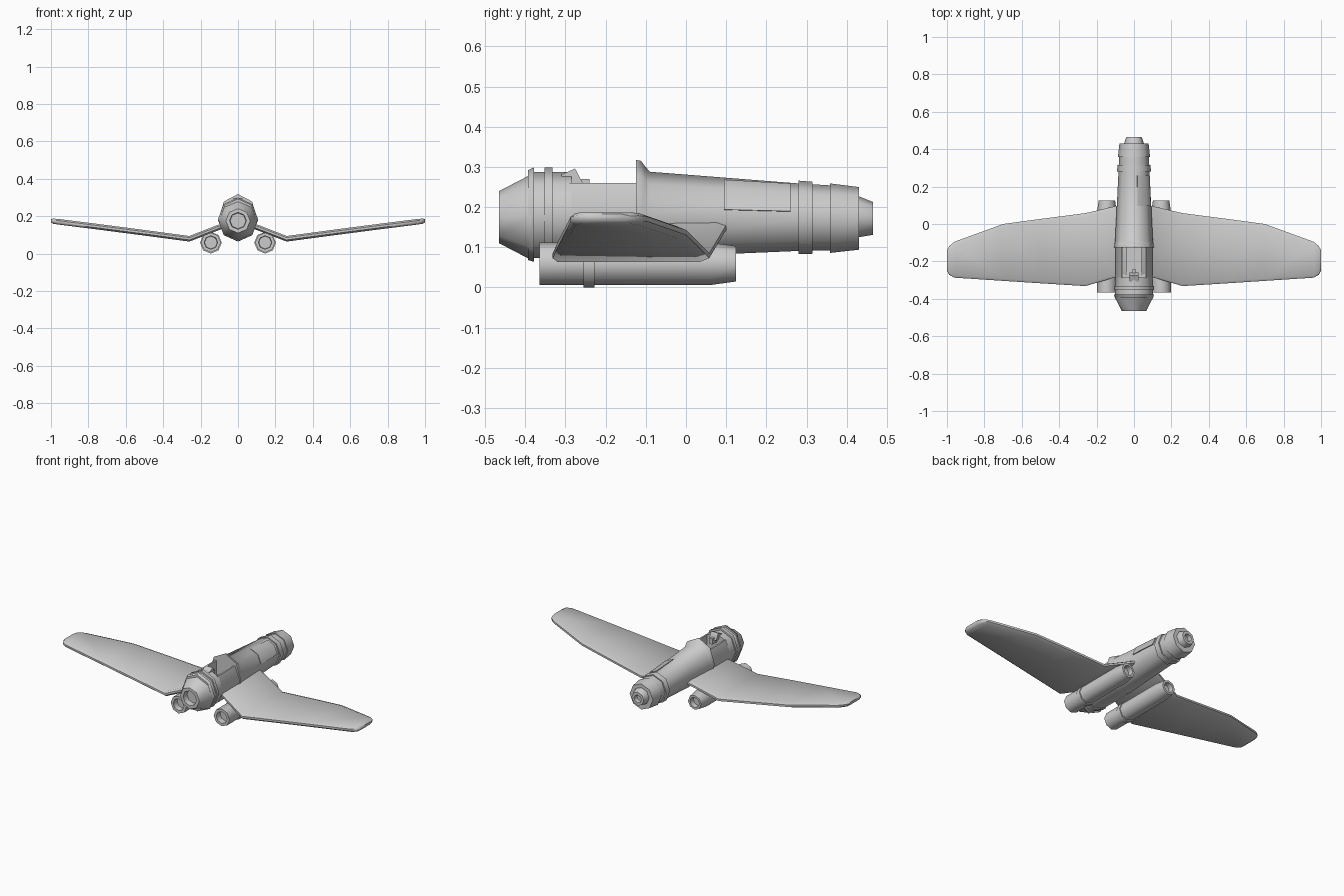
import bpy, bmesh
from math import sin, cos, pi, radians

SIDES = 8


def loft(name, rings, mirror=False, angle=50):
    """Skin a list of equal-length point rings, cap both ends."""
    bm = bmesh.new()
    loops = [[bm.verts.new(p) for p in ring] for ring in rings]
    n = len(loops[0])
    for a, b in zip(loops, loops[1:]):
        for i in range(n):
            j = (i + 1) % n
            bm.faces.new((a[i], a[j], b[j], b[i]))
    bm.faces.new(loops[0])
    bm.faces.new(loops[-1])
    bmesh.ops.recalc_face_normals(bm, faces=bm.faces)
    mesh = bpy.data.meshes.new(name)
    bm.to_mesh(mesh)
    bm.free()
    ob = bpy.data.objects.new(name, mesh)
    bpy.context.collection.objects.link(ob)
    if mirror:
        ob.modifiers.new("Mirror", 'MIRROR')
        mesh.update()
    bpy.ops.object.select_all(action='DESELECT')
    ob.select_set(True)
    bpy.context.view_layer.objects.active = ob
    bpy.ops.object.shade_smooth_by_angle(angle=radians(angle))
    return ob


def section(y, w, top, bot, x=0):
    """Octagon with its corners up, down and sideways."""
    zc = min((top + bot) / 2, 0.183)
    pts = []
    for i in range(SIDES):
        a = 2 * pi * i / SIDES
        s = sin(a)
        pts.append((x + w * cos(a), y, zc + s * ((top - zc) if s > 0 else (zc - bot))))
    return pts


def body(name, stations, x=0, mirror=False):
    return loft(name, [section(*s, x=x) for s in stations], mirror)


# Nose cone with recessed opening, and front collars
body("nose", [(-0.43, 0.042, 0.217, 0.133), (-0.465, 0.045, 0.22, 0.13),
              (-0.465, 0.065, 0.24, 0.11), (-0.392, 0.103, 0.278, 0.072),
              (-0.38, 0.103, 0.285, 0.073)])
body("nose_collar", [(-0.393, 0.100, 0.292, 0.068), (-0.378, 0.108, 0.299, 0.064)])
body("front_fuselage", [(-0.38, 0.102, 0.287, 0.073), (-0.285, 0.100, 0.287, 0.074)])
body("front_ring", [(-0.352, 0.106, 0.299, 0.067), (-0.332, 0.106, 0.299, 0.067)])

# Open cockpit tub
tub = [(0.068, 0.26), (0.10, 0.18), (0.073, 0.106), (0, 0.074), (-0.073, 0.106),
       (-0.10, 0.18), (-0.068, 0.26), (-0.058, 0.26), (-0.058, 0.17),
       (0.058, 0.17), (0.058, 0.26)]
loft("cockpit", [[(x, y, z) for x, z in tub] for y in (-0.29, -0.12)])

# Small windscreen block with side pegs
wedge = [(-0.31, 0.26), (-0.31, 0.281), (-0.276, 0.296), (-0.258, 0.262), (-0.258, 0.255)]
loft("windscreen", [[(x, y, z) for y, z in wedge] for x in (-0.024, 0.024)])
loft("gun_sight", [[(x, y, z) for x, z in
                    ((-0.009, 0.235), (0.009, 0.235), (0.009, 0.27), (-0.009, 0.27))]
                   for y in (-0.29, -0.24)])

# Rear fuselage with raised headrest lip
body("rear_fuselage", [(-0.125, 0.106, 0.318, 0.074), (-0.112, 0.105, 0.315, 0.074),
                       (-0.102, 0.103, 0.302, 0.074), (-0.09, 0.101, 0.288, 0.075),
                       (0.28, 0.083, 0.259, 0.091), (0.36, 0.080, 0.254, 0.092)])
body("tail_ring_front", [(0.28, 0.090, 0.266, 0.083), (0.315, 0.089, 0.263, 0.084)])
body("tail_ring_rear", [(0.358, 0.086, 0.259, 0.086), (0.43, 0.078, 0.250, 0.094)])
body("tail_cone", [(0.42, 0.053, 0.228, 0.122), (0.43, 0.053, 0.227, 0.125),
                   (0.465, 0.041, 0.213, 0.131), (0.465, 0.024, 0.195, 0.148),
                   (0.44, 0.022, 0.193, 0.150)])


# Hatch panel following the right side of the fuselage
def hatch_ring(y, r, zc):
    outer = [(10, 0.946), (45, 1.0), (78, 0.95)]
    pts = [(a, r * k + 0.005) for a, k in outer] + [(a, r * k - 0.01) for a, k in outer[::-1]]
    return [(q * cos(radians(a)), y, zc + q * sin(radians(a))) for a, q in pts]


loft("hatch", [hatch_ring(0.095, 0.092, 0.178), hatch_ring(0.26, 0.085, 0.175)])

# Gull wings: x, front y, rear y, centre z, half thickness
stations = [(0.04, -0.27, 0.11, 0.164, 0.015), (0.10, -0.285, 0.095, 0.141, 0.015),
            (0.26, -0.332, 0.058, 0.079, 0.015), (0.50, -0.317, 0.027, 0.111, 0.015),
            (0.70, -0.304, 0.0, 0.137, 0.015), (0.96, -0.287, -0.095, 0.170, 0.015),
            (0.988, -0.272, -0.118, 0.173, 0.014), (1.0, -0.25, -0.14, 0.175, 0.008)]


def wing_ring(x, f, b, z, t):
    edge = [(f, -0.4), (f, 0.4), (f + 0.012, 1), (b - 0.022, 1),
            (b, 0.4), (b, -0.4), (b - 0.022, -1), (f + 0.012, -1)]
    return [(x, y, z + t * k) for y, k in edge]


loft("wings", [wing_ring(*s) for s in stations], mirror=True)

# Engine tubes under the wings, hollow at both ends
engine = [(-0.33, 0.034), (-0.365, 0.036), (-0.365, 0.053), (0.06, 0.053),
          (0.125, 0.044), (0.125, 0.031), (0.095, 0.029)]
body("engines", [(y, r, 0.059 + r, 0.059 - r) for y, r in engine], x=0.145, mirror=True)
body("engine_bands", [(y, 0.058, 0.116, 0.0) for y in (-0.255, -0.228)], x=0.145, mirror=True)
